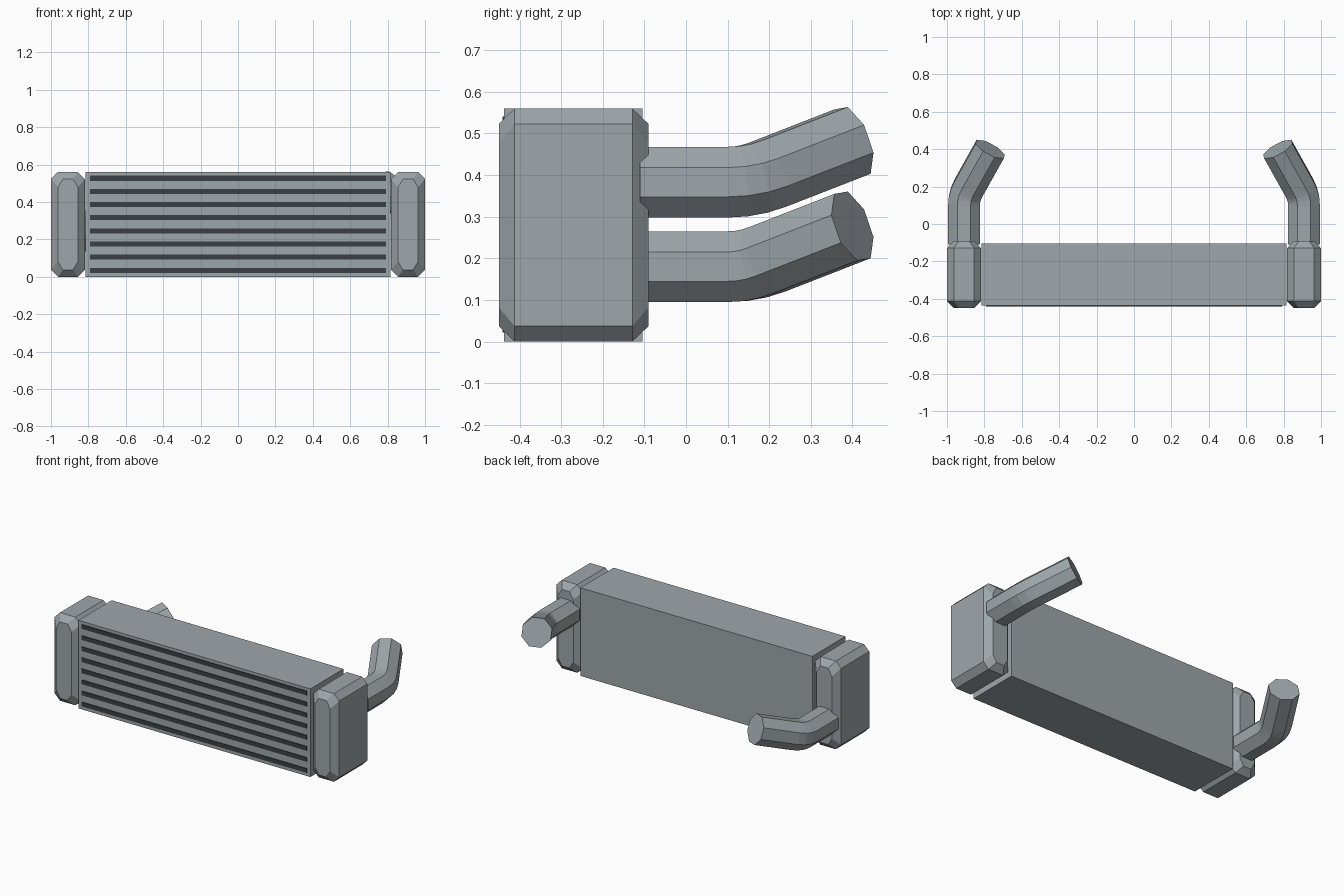
import bpy, bmesh, math
from mathutils import Vector

if "Cube" in bpy.data.objects:
    bpy.data.objects.remove(bpy.data.objects["Cube"])


def material(name, rgb):
    m = bpy.data.materials.new(name)
    m.diffuse_color = (*rgb, 1)
    m.use_nodes = True
    m.node_tree.nodes["Principled BSDF"].inputs["Base Color"].default_value = m.diffuse_color
    return m


metal = material("grey metal", (0.345, 0.385, 0.405))
dark = material("dark gap", (0.042, 0.051, 0.058))


def finish(name, bm, mat):
    bmesh.ops.recalc_face_normals(bm, faces=bm.faces)
    me = bpy.data.meshes.new(name)
    bm.to_mesh(me)
    bm.free()
    me.materials.append(mat)
    ob = bpy.data.objects.new(name, me)
    bpy.context.collection.objects.link(ob)
    return ob


def box(name, lo, hi, mat):
    bm = bmesh.new()
    bmesh.ops.create_cube(bm, size=1)
    for v in bm.verts:
        v.co = [(a + b) / 2 + c * (b - a) for a, b, c in zip(lo, hi, v.co)]
    return finish(name, bm, mat)


def loft(name, rings, mat):
    # skin a list of closed rings and cap both ends
    bm = bmesh.new()
    rows = [[bm.verts.new(p) for p in r] for r in rings]
    n = len(rows[0])
    for a, b in zip(rows, rows[1:]):
        for i in range(n):
            j = (i + 1) % n
            bm.faces.new((a[i], a[j], b[j], b[i]))
    bm.faces.new(rows[0])
    bm.faces.new(rows[-1])
    return finish(name, bm, mat)


# cooling core
box("core", (-0.815, -0.437, 0), (0.815, -0.104, 0.56), metal)

# dark horizontal gaps on the front
for i in range(8):
    z = 0.035 + i * 0.0703
    box(f"core_gap_{i + 1}", (-0.791, -0.441, z - 0.0135),
        (0.791, -0.434, z + 0.0135), dark)


def cut_rect(cx, cz, hx, hz, kx, kz, y):
    q = [(hx, hz - kz), (hx - kx, hz), (-hx + kx, hz), (-hx, hz - kz),
         (-hx, -hz + kz), (-hx + kx, -hz), (hx - kx, -hz), (hx, -hz + kz)]
    return [(cx + a, y, cz + b) for a, b in q]


# side-to-side mirrored tanks and pipes; the right pipe sits higher
for side, s, z0 in (("left", -1, 0.18), ("right", 1, 0.383)):
    cx = s * 0.909
    loft(side + "_tank", [
        cut_rect(cx, 0.28, 0.054, 0.243, 0.027, 0.045, -0.45),
        cut_rect(cx, 0.28, 0.091, 0.28, 0.037, 0.037, -0.412),
        cut_rect(cx, 0.28, 0.091, 0.28, 0.037, 0.037, -0.129),
        cut_rect(cx, 0.28, 0.054, 0.243, 0.027, 0.045, -0.09)], metal)

    # octagonal pipe with a bend inwards and upwards
    start = Vector((cx, -0.11, z0))
    corner = Vector((cx, 0.15, z0))
    d0 = Vector((0, 1, 0))
    d1 = Vector((-s * 0.56, 1, 0.39)).normalized()
    a, b = corner - d0 * 0.05, corner + d1 * 0.055
    path = [(start, d0)]
    for k in range(4):
        t = k / 3
        p = a * (1 - t) ** 2 + corner * 2 * t * (1 - t) + b * t * t
        path.append((p, d0.lerp(d1, t).normalized()))
    path.append((corner + d1 * (0.25 / d1.y), d1))
    r = 0.085 / math.cos(math.pi / 8)
    rings = []
    for p, d in path:
        q = d0.rotation_difference(d)
        angs = [math.pi / 8 + i * math.pi / 4 for i in range(8)]
        rings.append([p + q @ Vector((r * math.cos(t), 0, r * math.sin(t)))
                      for t in angs])
    loft(side + "_pipe", rings, metal)
